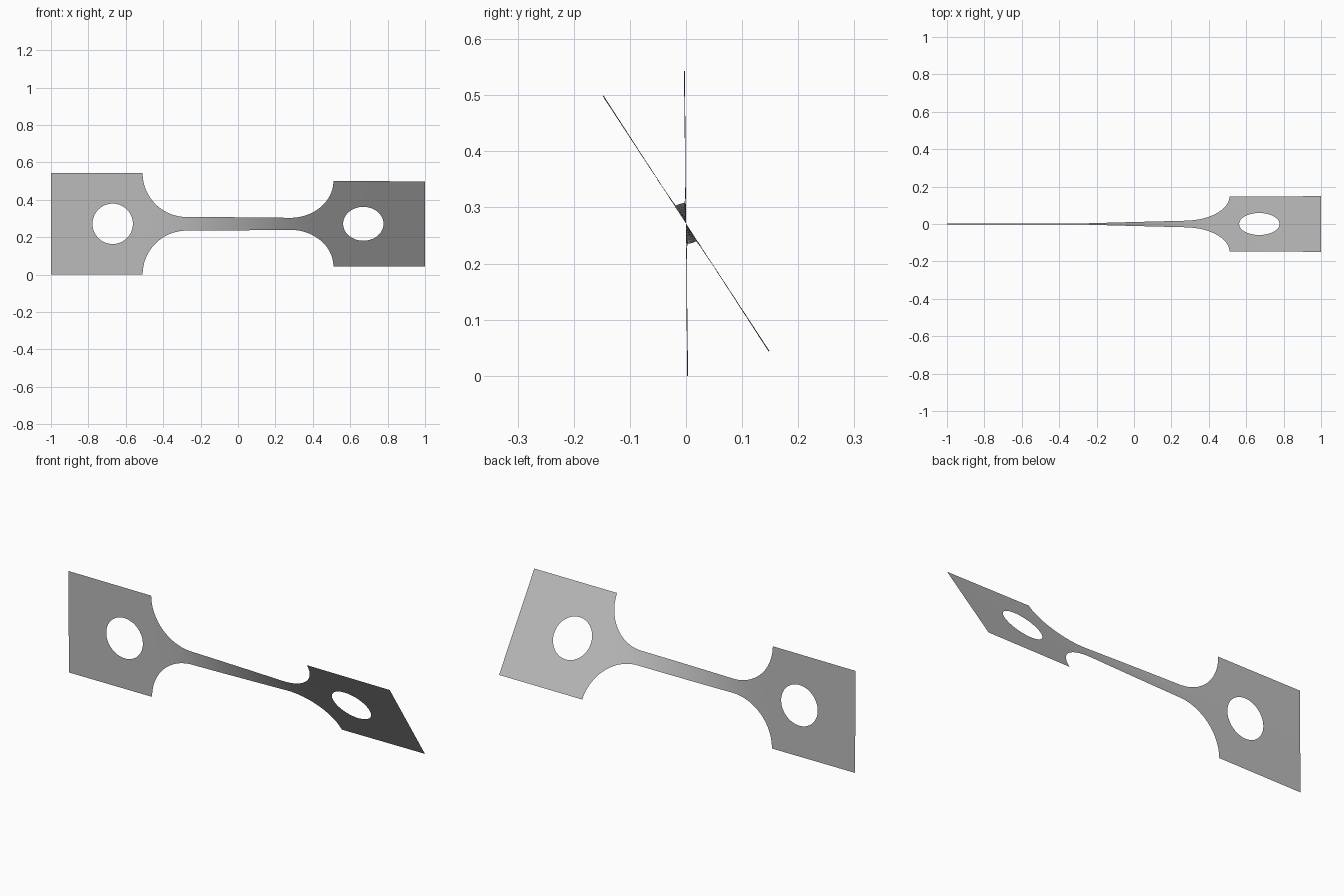
import bpy, bmesh
from math import cos, sin, pi, radians, sqrt

if "Cube" in bpy.data.objects:
    bpy.data.objects.remove(bpy.data.objects["Cube"])

HALF = 0.2715                  # half width of the grip plates
SHOULDER, NECK_END = 0.51, 0.275
FILLET = SHOULDER - NECK_END
HOLE_X, HOLE_R = 0.67, 0.108
START, END = radians(0.4), radians(33.2)
ROWS = 8


def outer(x):
    """Half width of the bar at x."""
    d = abs(x) - NECK_END
    if d >= FILLET - 1e-6:
        return HALF
    return HALF - (sqrt(FILLET**2 - d**2) if d > 0 else FILLET)


def inner(x):
    """Half height of the round hole at x."""
    return sqrt(max(0, HOLE_R**2 - (abs(x) - HOLE_X)**2))


def spread(a, b, n):
    return [a + (b - a) * i / n for i in range(n)]


# Stations along one half, closer together where the outline turns steeply
half = spread(0, NECK_END, 20)
half += [NECK_END + FILLET * sin(pi / 2 * i / 24) for i in range(24)]
half += spread(SHOULDER, HOLE_X - HOLE_R, 3)
half += [HOLE_X - HOLE_R * cos(pi * i / 32) for i in range(32)]
half += spread(HOLE_X + HOLE_R, 1, 8) + [1]
stations = [-x for x in reversed(half[1:])] + half

# Twist gathers fastest where the bar is narrow
twist = [0]
for a, b in zip(stations, stations[1:]):
    twist.append(twist[-1] + (b - a) / outer((a + b) / 2)**2)
angles = [START + (END - START) * t / twist[-1] for t in twist]

# Upper and lower bands of the sheet, joined along the centre line
bm = bmesh.new()
for side in (1, -1):
    columns = []
    for x, angle in zip(stations, angles):
        low, high = inner(x), outer(x)
        column = []
        for j in range(ROWS + 1):
            v = side * (low + (high - low) * j / ROWS)
            column.append(bm.verts.new((x, -v * sin(angle), HALF + v * cos(angle))))
        columns.append(column)
    for a, b in zip(columns, columns[1:]):
        for j in range(ROWS):
            quad = [a[j], b[j], b[j + 1], a[j + 1]]
            bm.faces.new(quad if side > 0 else quad[::-1])
bmesh.ops.remove_doubles(bm, verts=bm.verts, dist=1e-5)

mesh = bpy.data.meshes.new("twisted_test_bar")
bm.to_mesh(mesh)
bm.free()
bar = bpy.data.objects.new("twisted_test_bar", mesh)
bpy.context.collection.objects.link(bar)

# Plain grey metal
grey = bpy.data.materials.new("plain_grey")
grey.use_nodes = True
colour = (0.5, 0.5, 0.5, 1)
grey.diffuse_color = colour
grey.node_tree.nodes["Principled BSDF"].inputs["Base Color"].default_value = colour
mesh.materials.append(grey)

bpy.context.view_layer.objects.active = bar
bar.select_set(True)
bpy.ops.object.shade_smooth_by_angle()
